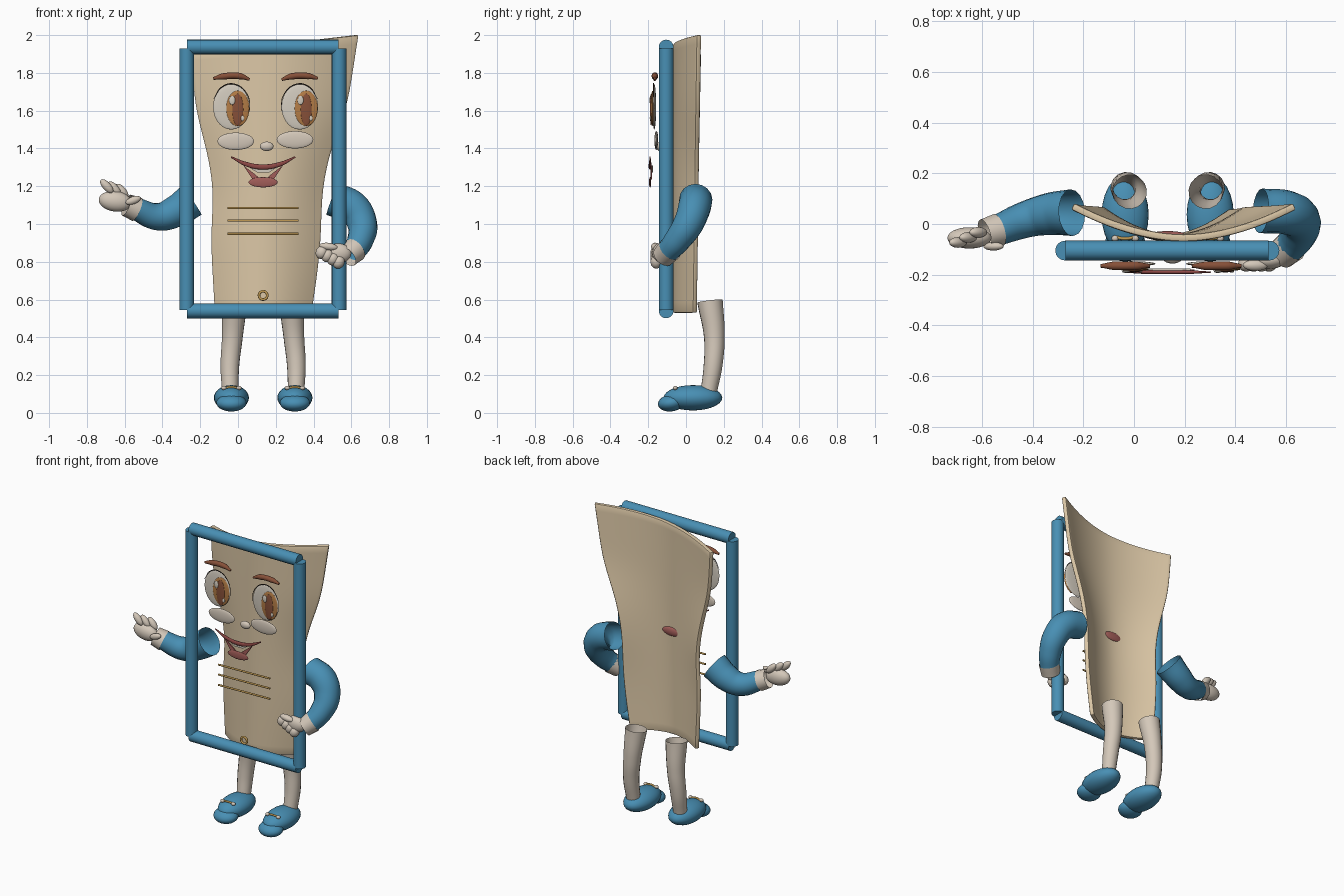
import bpy, bmesh, math

cube = bpy.data.objects.get("Cube")
if cube:
    bpy.data.objects.remove(cube, do_unlink=True)


def material(name, *rgb):
    m = bpy.data.materials.new(name)
    m.use_nodes = True
    m.diffuse_color = (*rgb, 1)
    m.node_tree.nodes["Principled BSDF"].inputs["Base Color"].default_value = (*rgb, 1)
    return m


TAN = material("tan", 0.71, 0.57, 0.38)
BLUE = material("blue", 0.065, 0.275, 0.455)
CREAM = material("cream", 0.66, 0.58, 0.49)
WHITE = material("eye white", 0.65, 0.6, 0.52)
AMBER = material("amber", 0.45, 0.2, 0.06)
BROWN = material("brown", 0.24, 0.08, 0.04)
LIP = material("dark red", 0.27, 0.065, 0.06)
PINK = material("dull pink", 0.36, 0.11, 0.1)
GOLD = material("gold", 0.54, 0.33, 0.09)
DARK = material("lash dark", 0.03, 0.02, 0.015)


def finish(ob, mat):
    """Apply modifiers, assign the colour and smooth the shading."""
    bpy.ops.object.select_all(action='DESELECT')
    ob.select_set(True)
    bpy.context.view_layer.objects.active = ob
    bpy.ops.object.convert(target='MESH')
    ob = bpy.context.object
    ob.data.materials.clear()
    ob.data.materials.append(mat)
    bpy.ops.object.shade_smooth_by_angle(angle=math.radians(40))
    return ob


def from_bmesh(name, bm):
    me = bpy.data.meshes.new(name)
    bm.to_mesh(me)
    bm.free()
    ob = bpy.data.objects.new(name, me)
    bpy.context.collection.objects.link(ob)
    return ob


def blob(name, loc, radii, mat, rot=(0, 0, 0)):
    """Ellipsoid; rot is in degrees."""
    bm = bmesh.new()
    bmesh.ops.create_uvsphere(bm, u_segments=24, v_segments=14, radius=1)
    bmesh.ops.scale(bm, vec=radii, verts=bm.verts)
    ob = from_bmesh(name, bm)
    ob.location = loc
    ob.rotation_euler = [math.radians(a) for a in rot]
    return finish(ob, mat)


def tube(name, points, radii, mat, caps=False, flat=1.0):
    """Round tube through points; flat squeezes it in y around its mean."""
    cu = bpy.data.curves.new(name, 'CURVE')
    cu.dimensions = '3D'
    cu.bevel_depth = 1
    cu.bevel_resolution = 6
    cu.resolution_u = 8
    cu.use_fill_caps = caps
    sp = cu.splines.new('BEZIER')
    sp.bezier_points.add(len(points) - 1)
    for bp, p, r in zip(sp.bezier_points, points, radii):
        bp.co, bp.radius = p, r
        bp.handle_left_type = bp.handle_right_type = 'AUTO'
    ob = bpy.data.objects.new(name, cu)
    bpy.context.collection.objects.link(ob)
    ob = finish(ob, mat)
    mid = sum(p[1] for p in points) / len(points)
    for v in ob.data.vertices:
        v.co.y = mid + (v.co.y - mid) * flat
    return ob


def plate(name, outline, y, mat, thick=0.008):
    """Thin flat shape facing the front, from (x, z) points."""
    bm = bmesh.new()
    face = bm.faces.new([bm.verts.new((x, y, z)) for x, z in outline])
    out = bmesh.ops.extrude_face_region(bm, geom=[face])
    bmesh.ops.translate(bm, vec=(0, thick, 0),
                        verts=[g for g in out["geom"] if isinstance(g, bmesh.types.BMVert)])
    bmesh.ops.recalc_face_normals(bm, faces=bm.faces)
    return finish(from_bmesh(name, bm), mat)


# Curved body panel: rows of (height, right edge, left edge)
rows = [(0.53, -0.125, 0.392), (0.75, -0.138, 0.425), (0.95, -0.148, 0.444), (1.18, -0.128, 0.445),
        (1.4, -0.168, 0.495), (1.6, -0.224, 0.58), (1.78, -0.24, 0.61), (1.95, -0.248, 0.64)]
COLS = 12
bm = bmesh.new()
grid = []
for i, (z, x0, x1) in enumerate(rows):
    t = i / (len(rows) - 1)
    line = []
    for j in range(COLS + 1):
        u = 2 * j / COLS - 1
        y = -0.07 + (0.107 + 0.02 * t) * abs(u) ** 1.85
        line.append(bm.verts.new(((x0 + x1) / 2 + u * (x1 - x0) / 2, y, z + 0.05 * u * t ** 4)))
    grid.append(line)
for a, b in zip(grid, grid[1:]):
    for j in range(COLS):
        bm.faces.new((a[j], a[j + 1], b[j + 1], b[j]))
panel = from_bmesh("body_panel", bm)
sub = panel.modifiers.new("Smooth", 'SUBSURF')
sub.levels = 2
sub.boundary_smooth = 'PRESERVE_CORNERS'
sol = panel.modifiers.new("Thickness", 'SOLIDIFY')
sol.thickness = 0.028
sol.offset = -1
bev = panel.modifiers.new("Rim", 'BEVEL')
bev.width = 0.007
bev.segments = 2
bev.angle_limit = math.radians(50)
finish(panel, TAN)

# Frame of four round bars
FY, FR = -0.105, 0.039
for side, x in (("right", -0.272), ("left", 0.535)):
    tube(f"frame_{side}", [(x, FY, 0.545), (x, FY, 1.93)], [FR] * 2, BLUE, True)
for side, z in (("bottom", 0.54), ("top", 1.937)):
    tube(f"frame_{side}", [(-0.27, FY, z), (0.532, FY, z)], [FR] * 2, BLUE, True)

# Legs and shoes, mirrored about the body's centre line
CX = 0.133
for side, s in (("right", -1), ("left", 1)):
    tube(f"{side}_leg", [(CX + s * 0.15, 0.127, 0.592), (CX + s * 0.163, 0.15, 0.4),
                         (CX + s * 0.176, 0.143, 0.25), (CX + s * 0.175, 0.122, 0.12)],
         [0.068, 0.055, 0.05, 0.044], CREAM)
    x = CX + s * 0.168
    blob(f"{side}_shoe", (x, 0.037, 0.08), (0.093, 0.155, 0.067), BLUE)
    blob(f"{side}_shoe_toe", (x, -0.078, 0.053), (0.08, 0.071, 0.045), BLUE, (8, 0, 0))
    tube(f"{side}_shoe_strap", [(x - 0.045, -0.05, 0.13), (x, -0.058, 0.137),
                                (x + 0.045, -0.05, 0.13)], [0.006] * 3, GOLD, True)
    for k in (-1, 1):
        blob(f"{side}_strap_bead", (x + k * 0.04, -0.057, 0.132), (0.014, 0.012, 0.011), CREAM)

# Right arm, held out to the side
tube("right_sleeve", [(-0.245, 0.045, 1.125), (-0.33, 0.04, 1.067), (-0.42, 0.02, 1.038),
                      (-0.545, -0.028, 1.083)], [0.092, 0.084, 0.073, 0.06], BLUE)
tube("right_cuff", [(-0.535, -0.024, 1.077), (-0.59, -0.04, 1.1)], [0.066, 0.06], CREAM)
blob("right_palm", (-0.65, -0.055, 1.12), (0.088, 0.042, 0.054), CREAM, (0, 8, 0))
for k in range(3):
    blob("right_finger", (-0.695 + 0.04 * k, -0.073 + 0.02 * k, 1.2 - 0.012 * k),
         (0.046, 0.021, 0.022), CREAM, (0, 48, 0))
blob("right_thumb", (-0.555, -0.088, 1.125), (0.042, 0.017, 0.02), CREAM, (0, -20, 0))

# Left arm, hand resting on the frame
tube("left_sleeve", [(0.5, 0.052, 1.13), (0.605, 0.045, 1.09), (0.657, 0.012, 1.0),
                     (0.648, -0.045, 0.915), (0.608, -0.1, 0.85)],
     [0.088, 0.087, 0.08, 0.07, 0.06], BLUE)
tube("left_cuff", [(0.622, -0.085, 0.866), (0.578, -0.122, 0.828)], [0.066, 0.06], CREAM)
blob("left_palm", (0.53, -0.142, 0.845), (0.07, 0.036, 0.052), CREAM)
for k in range(4):
    blob("left_finger", (0.443 + 0.03 * k, -0.158, 0.85 - 0.017 * k),
         (0.031, 0.03, 0.036), CREAM, (0, 25, 0))
blob("left_thumb", (0.48, -0.163, 0.88), (0.05, 0.022, 0.02), CREAM, (0, 8, 0))

# Eyes, brows and cheeks
for side, x, s in (("right", -0.035, -1), ("left", 0.327, 1)):
    blob(f"{side}_eye", (x, -0.168, 1.62), (0.097, 0.01, 0.12), WHITE)
    ix = x + 0.034
    blob(f"{side}_iris", (ix, -0.178, 1.612), (0.061, 0.008, 0.094), AMBER)
    blob(f"{side}_pupil", (ix, -0.185, 1.605), (0.029, 0.006, 0.085), BROWN)
    blob(f"{side}_eye_glint", (ix - 0.03, -0.188, 1.655), (0.016, 0.005, 0.024), WHITE)
    blob(f"{side}_eye_spark", (ix + 0.025, -0.188, 1.56), (0.009, 0.004, 0.014), WHITE)
    arc = [math.radians(a) for a in (20, 60, 100, 150, 190)]
    tube(f"{side}_lash", [(x + s * 0.1 * math.cos(a), -0.172, 1.62 + 0.122 * math.sin(a))
                          for a in arc], [0.001, 0.003, 0.003, 0.002, 0.001], DARK, True)
    tube(f"{side}_brow", [(x - 0.096, -0.165, 1.767 - 0.003 * s), (x - 0.045, -0.165, 1.781),
                          (x + 0.045, -0.165, 1.783), (x + 0.096, -0.165, 1.768 + 0.003 * s)],
         [0.007, 0.017, 0.017, 0.007], BROWN, True)
    blob(f"{side}_cheek", (CX + 0.012 + s * 0.157, -0.157, 1.442 + 0.004 * s),
         (0.097, 0.01, 0.046), CREAM)

# Nose
blob("nose", (0.152, -0.138, 1.411), (0.036, 0.018, 0.025), CREAM)

# Mouth: smile, teeth, lower lip sides and tongue
MY = -0.19
tube("smile", [(CX - 0.17, MY, 1.355), (CX - 0.09, MY, 1.317), (CX, MY, 1.302),
               (CX + 0.09, MY, 1.317), (CX + 0.17, MY, 1.355)],
     [0.004, 0.012, 0.014, 0.012, 0.004], LIP, True, 0.6)
plate("teeth", [(CX - 0.09, 1.31), (CX + 0.09, 1.31), (CX + 0.03, 1.272), (CX - 0.03, 1.272)],
      MY + 0.006, WHITE)
for s in (-1, 1):
    plate("lower_lip_side", [(CX + s * 0.105, 1.31), (CX + s * 0.055, 1.235),
                             (CX + s * 0.01, 1.235), (CX + s * 0.045, 1.265)], MY + 0.002, PINK)
blob("tongue", (CX, MY, 1.221), (0.077, 0.006, 0.027), PINK)
blob("back_mark", (CX, -0.042, 1.222), (0.073, 0.014, 0.03), PINK)

# Gold stripes and button ring on the front
for z in (0.948, 1.018, 1.085):
    tube("gold_stripe", [(-0.055, -0.13, z), (0.32, -0.115, z)], [0.006] * 2, GOLD, True)
bpy.ops.mesh.primitive_torus_add(location=(CX, -0.125, 0.622), rotation=(math.pi / 2, 0, 0),
                                 major_radius=0.022, minor_radius=0.007,
                                 major_segments=24, minor_segments=10)
bpy.context.object.name = "button_ring"
finish(bpy.context.object, GOLD)
